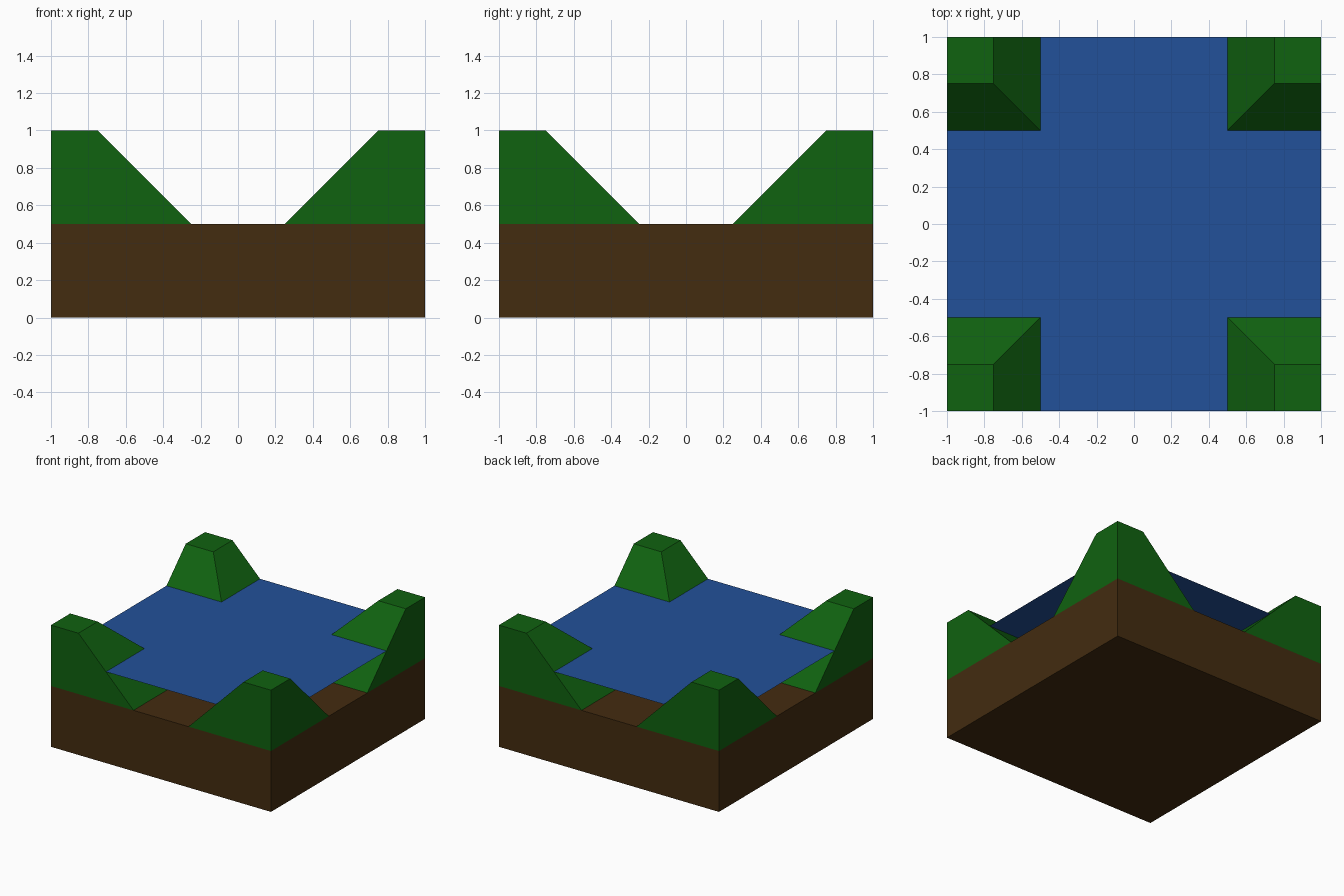
import bpy, bmesh

if "Cube" in bpy.data.objects:
    bpy.data.objects.remove(bpy.data.objects["Cube"])


def material(name, color):
    m = bpy.data.materials.new(name)
    m.diffuse_color = (*color, 1.0)
    m.use_nodes = True
    m.node_tree.nodes["Principled BSDF"].inputs["Base Color"].default_value = m.diffuse_color
    return m


def add_object(name, bm, mat):
    me = bpy.data.meshes.new(name)
    bm.normal_update()
    bm.to_mesh(me)
    bm.free()
    me.materials.append(mat)
    ob = bpy.data.objects.new(name, me)
    bpy.context.collection.objects.link(ob)
    return ob


earth = material("brown earth", (0.057, 0.025, 0.005))
grass = material("dark green grass", (0.005, 0.122, 0.005))
blue = material("blue water", (0.016, 0.082, 0.32))

# Square slab of earth, z 0 to 0.5
bm = bmesh.new()
bmesh.ops.create_cube(bm, size=2.0)
for v in bm.verts:
    v.co.z = 0.5 if v.co.z > 0 else 0.0
add_object("earth_slab", bm, earth)

# Corner hill: wide at the base, sloping on its two inner sides to a flat top
bm = bmesh.new()
bmesh.ops.create_cube(bm, size=2.0)
for v in bm.verts:
    top = v.co.z > 0
    inner = 0.75 if top else 0.25
    v.co.x = 1.0 if v.co.x > 0 else inner
    v.co.y = 1.0 if v.co.y > 0 else inner
    v.co.z = 1.0 if top else 0.5
bm.normal_update()
bottom = [f for f in bm.faces if f.normal.z < -0.9]
bmesh.ops.delete(bm, geom=bottom, context='FACES_ONLY')
hills = add_object("corner_hills", bm, grass)
mirror = hills.modifiers.new("four_corners", 'MIRROR')
mirror.use_axis = (True, True, False)
mirror.use_mirror_merge = False

# Flat sheet of water crossing between the hills
bm = bmesh.new()
bmesh.ops.create_grid(bm, x_segments=1, y_segments=1, size=1.0)
for v in bm.verts:
    v.co.z = 0.75
add_object("water_surface", bm, blue)
